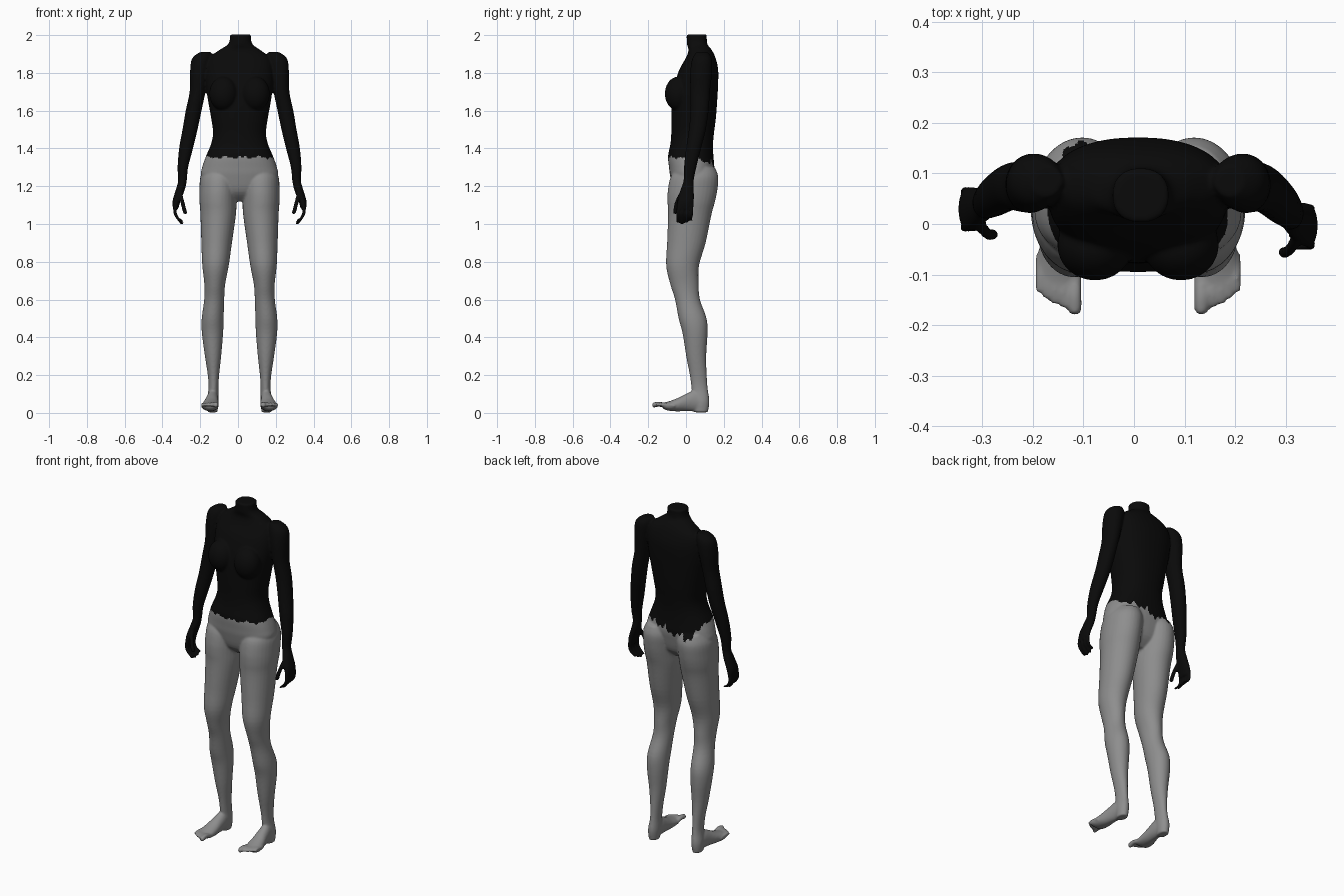
import bpy, bmesh, math
from mathutils import Vector, Matrix

cube = bpy.data.objects.get("Cube")
if cube:
    bpy.data.objects.remove(cube, do_unlink=True)

CENTRE = 0.008   # the body leans slightly to its left
bm = bmesh.new()


def material(name, value):
    mat = bpy.data.materials.new(name)
    mat.use_nodes = True
    colour = (value, value, value, 1)
    mat.diffuse_color = colour
    mat.node_tree.nodes["Principled BSDF"].inputs["Base Color"].default_value = colour
    return mat


def smooth_rings(rings, steps=4):
    """Catmull-Rom interpolation between the given cross-sections."""
    rows = [Vector(r) for r in rings]
    rows = [rows[0]] + rows + [rows[-1]]
    result = []
    for a, b, c, d in zip(rows, rows[1:], rows[2:], rows[3:]):
        for i in range(steps):
            t = i / steps
            result.append(b + (c - a) * (t / 2)
                          + (a * 2 - b * 5 + c * 4 - d) * (t * t / 2)
                          + (b * 3 - a - c * 3 + d) * (t ** 3 / 2))
    return result + [rows[-1]]


def loft(rings, side=1, along="z", power=2.0, sides=32, back=0.0):
    """Closed tube; each ring is x, y, z, half width, half depth."""
    loops = []
    for x, y, z, a, b in smooth_rings(rings):
        loop = []
        y += back * max(0, 1.65 - z)
        for k in range(sides):
            angle = math.tau * k / sides
            c, s = math.cos(angle), math.sin(angle)
            u = a * math.copysign(abs(c) ** (2 / power), c)
            v = b * math.copysign(abs(s) ** (2 / power), s)
            p = (x + u, y + v, z) if along == "z" else (x + u, y, z + v)
            loop.append(bm.verts.new((CENTRE + side * p[0], p[1], p[2])))
        loops.append(loop)
    for low, high in zip(loops, loops[1:]):
        for k in range(sides):
            n = (k + 1) % sides
            bm.faces.new((low[k], low[n], high[n], high[k]))
    bm.faces.new(loops[0][::-1])
    bm.faces.new(loops[-1])


def digit(path, radius, side, along, back=0.0):
    """Finger or toe with a rounded tip."""
    rings = [(*p, radius, radius) for p in path]
    end = Vector(path[-1])
    step = (end - Vector(path[-2])).normalized()
    rings.append((*(end + step * radius * 0.7), radius * 0.65, radius * 0.65))
    loft(rings, side, along, sides=14, back=back)


# Trunk from crotch to neck
loft([
    (0, .03, 1.12, .06, .04), (0, .03, 1.17, .16, .09),
    (0, .03, 1.25, .203, .113), (0, .03, 1.3, .198, .12),
    (0, .025, 1.36, .177, .12), (0, .03, 1.42, .152, .113),
    (0, .035, 1.48, .14, .113), (0, .04, 1.56, .15, .118),
    (0, .045, 1.65, .166, .12), (0, .055, 1.74, .178, .115),
    (0, .068, 1.82, .178, .102), (0, .078, 1.88, .16, .078),
    (.002, .075, 1.92, .11, .062), (.004, .06, 1.95, .066, .054),
    (.005, .057, 1.98, .056, .053), (.005, .057, 2.003, .056, .054),
], power=2.3, sides=48)

for side in (-1, 1):
    # Bust
    bmesh.ops.create_uvsphere(
        bm, u_segments=24, v_segments=16, radius=1,
        matrix=Matrix.Translation((CENTRE + side * .085, -.042, 1.69))
        @ Matrix.Diagonal((.075, .07, .09, 1)))

    # Leg from buttock to heel
    loft([
        (.105, .055, 1.3, .075, .098), (.11, .045, 1.25, .097, .126),
        (.113, .035, 1.18, .099, .131), (.114, .028, 1.12, .098, .126),
        (.113, .02, 1.05, .094, .115), (.121, .002, .9, .081, .102),
        (.127, -.018, .78, .07, .087), (.131, -.008, .68, .055, .075),
        (.134, .008, .6, .053, .066), (.142, .035, .5, .058, .074),
        (.143, .048, .42, .056, .066), (.14, .054, .3, .043, .053),
        (.138, .065, .2, .03, .045), (.138, .072, .13, .026, .043),
        (.142, .08, .06, .031, .044), (.143, .08, .003, .026, .036),
    ], side)

    # Foot
    loft([
        (.143, .1, .045, .026, .034), (.143, .05, .063, .031, .055),
        (.147, 0, .055, .036, .046), (.153, -.05, .042, .043, .034),
        (.157, -.095, .036, .046, .024), (.158, -.122, .038, .041, .016),
    ], side, along="y")

    # Toes
    for x, tip, radius in ((.125, -.17, .014), (.147, -.158, .0095), (.164, -.152, .009),
                           (.18, -.143, .0085), (.195, -.13, .0085)):
        digit([(x, tip + .07, .036), (x, tip + .03, .046), (x, tip, .042)],
              radius, side, "y")

    # Arm and palm; the right arm hangs a little further back
    back = 0.0 if side > 0 else 0.06
    loft([
        (.18, .085, 1.91, .03, .03), (.2, .085, 1.875, .052, .052),
        (.212, .08, 1.8, .05, .058), (.222, .075, 1.7, .042, .052),
        (.243, .072, 1.6, .042, .048), (.262, .06, 1.5, .04, .045),
        (.283, .04, 1.4, .037, .04), (.3, .022, 1.3, .028, .033),
        (.302, .014, 1.23, .023, .027), (.314, .006, 1.18, .024, .036),
        (.334, -.002, 1.12, .021, .044), (.338, -.004, 1.08, .014, .04),
    ], side, back=back)

    # Fingers, index first, then the thumb
    for i in range(4):
        y = -.038 + .0235 * i
        lift = .008 * abs(i - 1)
        digit([(.337, y, 1.11), (.342, y - .004, 1.065), (.33, y - .006, 1.035),
               (.306, y - .006, 1.003 + lift)], .0098, side, "z", back)
    digit([(.316, -.018, 1.175), (.306, -.042, 1.13), (.296, -.054, 1.09),
           (.288, -.056, 1.06)], .0115, side, "z", back)

# Fuse the parts into one continuous skin
mesh = bpy.data.meshes.new("body")
bmesh.ops.recalc_face_normals(bm, faces=bm.faces)
bm.to_mesh(mesh)
bm.free()
body = bpy.data.objects.new("body", mesh)
bpy.context.collection.objects.link(body)
remesh = body.modifiers.new("fuse", "REMESH")
remesh.mode = "VOXEL"
remesh.voxel_size = 0.006
soften = body.modifiers.new("soften", "SMOOTH")
soften.factor = 0.5
soften.iterations = 5
graph = bpy.context.evaluated_depsgraph_get()
skin = bpy.data.meshes.new_from_object(body.evaluated_get(graph))
body.modifiers.clear()
body.data = skin

# Black top and arms, grey below a ragged waistline that dips at the back
skin.materials.clear()
skin.materials.append(material("grey", 0.27))
skin.materials.append(material("black", 0.003))
for face in skin.polygons:
    x, y, z = face.center
    ragged = .007 * math.sin(70 * x) + .006 * math.sin(170 * x + 60 * y)
    dip = min(1, max(0, (y - .06) / .08)) * (.065 if x < .03 else .035)
    waist = 1.353 - dip + ragged * (1.6 if y > .08 else .7)
    face.material_index = int(z > waist or (abs(x) > .236 and z > .9))

bpy.context.view_layer.objects.active = body
body.select_set(True)
bpy.ops.object.shade_smooth_by_angle(angle=math.radians(50))
